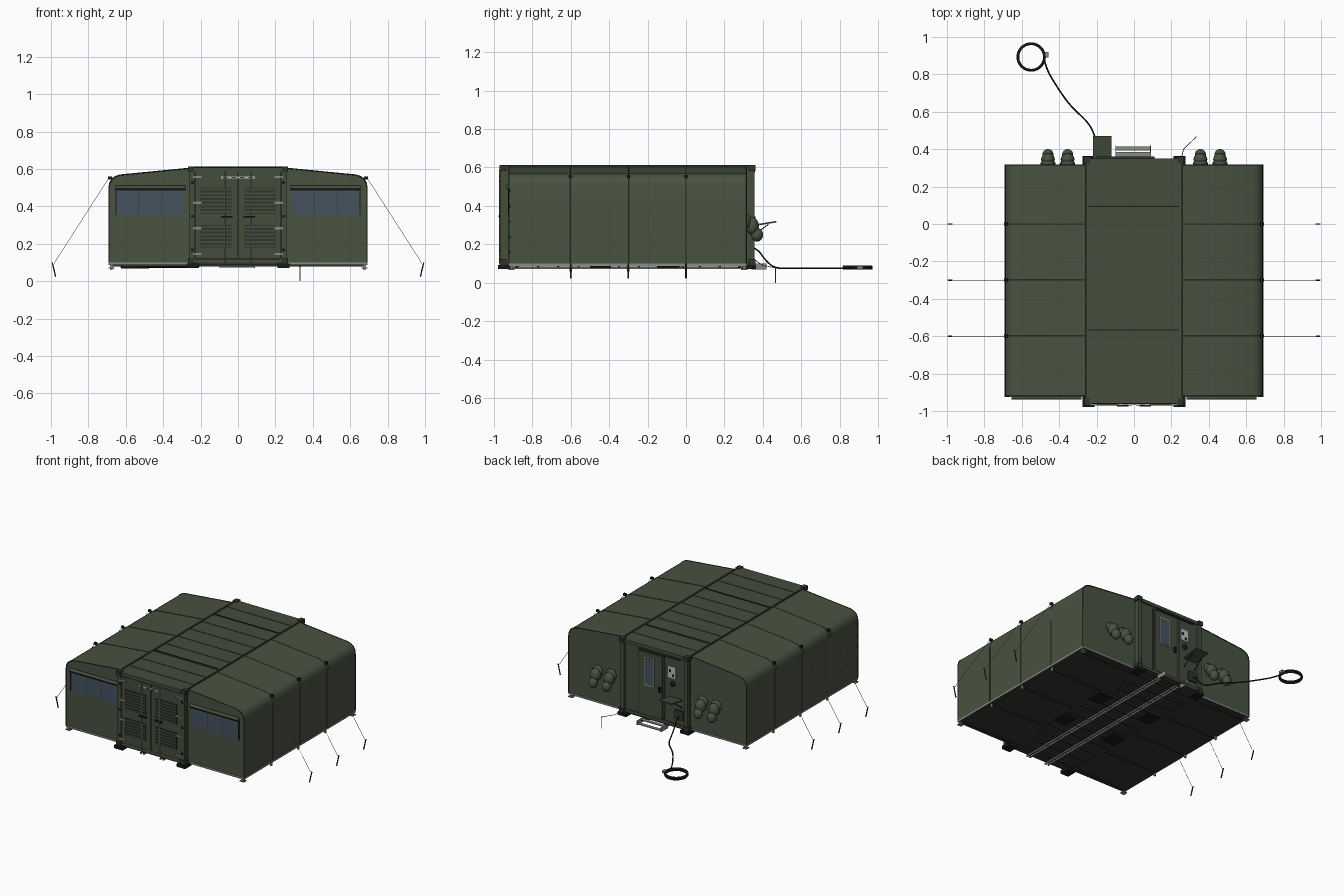
import bpy, bmesh, math
from mathutils import Vector

if "Cube" in bpy.data.objects:
    bpy.data.objects.remove(bpy.data.objects["Cube"], do_unlink=True)


def material(name, *rgb):
    mat = bpy.data.materials.new(name)
    mat.use_nodes = True
    color = (*rgb, 1)
    mat.diffuse_color = color
    mat.node_tree.nodes["Principled BSDF"].inputs["Base Color"].default_value = color
    return mat


canvas = material("canvas green", .066, .084, .052)
steel = material("container green", .058, .074, .046)
trim = material("dark green trim", .028, .036, .024)
glass = material("window blue", .06, .085, .115)
black = material("black rubber", .01, .01, .01)
metal = material("light metal", .25, .26, .24)
floor = material("dark floor", .035, .037, .033)
label = material("pale label", .5, .5, .47)


def finish(obj, mat, mirror=False, repeat=None, smooth=False):
    obj.data.materials.append(mat)
    if repeat:
        count, step = repeat
        array = obj.modifiers.new("repeat", "ARRAY")
        array.use_relative_offset = False
        array.use_constant_offset = True
        array.count = count
        array.constant_offset_displace = step
    if mirror:
        obj.modifiers.new("mirror", "MIRROR")
    if smooth:
        bpy.ops.object.select_all(action="DESELECT")
        obj.select_set(True)
        bpy.context.view_layer.objects.active = obj
        bpy.ops.object.shade_smooth_by_angle(angle=math.radians(35))
    return obj


def mesh_object(name, bm):
    bmesh.ops.recalc_face_normals(bm, faces=bm.faces)
    mesh = bpy.data.meshes.new(name)
    bm.to_mesh(mesh)
    bm.free()
    obj = bpy.data.objects.new(name, mesh)
    bpy.context.collection.objects.link(obj)
    return obj


def box(name, mat, x, y, z, **options):
    """Box spanning the given ranges."""
    bm = bmesh.new()
    bmesh.ops.create_cube(bm, size=1)
    for v in bm.verts:
        v.co = [a + (b - a) * (c + .5) for (a, b), c in zip((x, y, z), v.co)]
    return finish(mesh_object(name, bm), mat, **options)


def extrude(name, mat, profile, y, **options):
    """Profile in x and z, pushed along y."""
    bm = bmesh.new()
    face = bm.faces.new([bm.verts.new((px, y[0], pz)) for px, pz in profile])
    result = bmesh.ops.extrude_face_region(bm, geom=[face])
    moved = [g for g in result["geom"] if isinstance(g, bmesh.types.BMVert)]
    bmesh.ops.translate(bm, verts=moved, vec=(0, y[1] - y[0], 0))
    return finish(mesh_object(name, bm), mat, **options)


def blob(name, mat, centre, size, **options):
    bm = bmesh.new()
    bmesh.ops.create_uvsphere(bm, u_segments=16, v_segments=10, radius=1)
    bmesh.ops.scale(bm, verts=bm.verts, vec=size)
    bmesh.ops.translate(bm, verts=bm.verts, vec=centre)
    return finish(mesh_object(name, bm), mat, smooth=True, **options)


def tube(name, mat, points, radius, kind="POLY", closed=False, **options):
    curve = bpy.data.curves.new(name, "CURVE")
    curve.dimensions = "3D"
    curve.bevel_depth = radius
    curve.bevel_resolution = 1
    curve.use_fill_caps = True
    spline = curve.splines.new(kind)
    spline.points.add(len(points) - 1)
    for point, co in zip(spline.points, points):
        point.co = (*co, 1)
    spline.use_cyclic_u = closed
    if kind == "NURBS":
        spline.use_endpoint_u = True
        spline.order_u = 3
    obj = bpy.data.objects.new(name, curve)
    bpy.context.collection.objects.link(obj)
    bpy.ops.object.select_all(action="DESELECT")
    obj.select_set(True)
    bpy.context.view_layer.objects.active = obj
    bpy.ops.object.convert(target="MESH")
    return finish(bpy.context.object, mat, **options)


# Main reference planes
FRONT, BACK = -.955, .34
WING_FRONT, WING_BACK = -.92, .315
BASE, TOP = .1, .608
EAVE, POST = .69, .26
GUYS = (0, -.3, -.6)

# Fabric wings on both sides
roof_line = [(EAVE, .5), (.686, .525), (.674, .547), (.655, .56), (.63, .568), (POST, TOP - .004)]
extrude("fabric_wing", canvas, [(.25, BASE), (EAVE, BASE)] + roof_line + [(.25, TOP - .004)],
        (WING_FRONT, WING_BACK), mirror=True, smooth=True)
box("wing_floor", floor, (POST, .685), (WING_FRONT, WING_BACK), (.086, BASE), mirror=True)
box("wing_floor_beam", trim, (POST, .68), (-.89, -.88), (.078, .087),
    mirror=True, repeat=(5, (0, .29, 0)))
box("wing_side_sill", metal, (.676, .692), (WING_FRONT, WING_BACK), (.088, .1), mirror=True)
for name, y in (("front", WING_FRONT), ("back", WING_BACK)):
    box(name + "_wing_sill", metal, (POST, EAVE), (y - .003, y + .003), (.09, .1), mirror=True)
    tube(name + "_wing_piping", trim, [(x, y, z) for x, z in [(EAVE, BASE)] + roof_line],
         .003, mirror=True)
    inside = y + math.copysign(.012, -y)
    box(name + "_wing_leg", metal, (.668, .684), (inside - .008, inside + .008), (.07, .1), mirror=True)
    box(name + "_wing_foot", metal, (.66, .692), (inside - .016, inside + .016), (.068, .074), mirror=True)

# Roof seams, eave clips, guy ropes and stakes
for y in GUYS:
    tube("wing_seam", canvas, [(x, y, z) for x, z in [(EAVE, BASE)] + roof_line],
         .003, mirror=True)
    box("eave_clip", black, (.675, .694), (y - .008, y + .008), (.545, .56), mirror=True)
    box("side_leg", metal, (.672, .682), (y - .006, y + .006), (.06, .1), mirror=True)
    tube("guy_rope", metal, [(EAVE, y, .553), (.984, y, .095)], .0013, mirror=True)
    tube("guy_stake", trim, [(.975, y, .024), (.993, y, .1)], .004, mirror=True)
box("edge_clip", black, (EAVE - .004, EAVE + .003), (WING_FRONT, WING_FRONT + .008), (.15, .165),
    mirror=True, repeat=(5, (0, 0, .08)))

# Front windows with rolled awnings
box("wing_window", glass, (.29, .65), (WING_FRONT - .004, WING_FRONT), (.357, .488), mirror=True)
box("window_divider", trim, (.408, .411), (WING_FRONT - .006, WING_FRONT), (.357, .488),
    mirror=True, repeat=(2, (.12, 0, 0)))
box("window_side_tie", black, (.65, .656), (WING_FRONT - .006, WING_FRONT), (.355, .49), mirror=True)
tube("rolled_awning", canvas, [(.28, WING_FRONT - .008, .502), (.655, WING_FRONT - .008, .502)],
     .011, mirror=True)
box("awning_shadow_strip", black, (.28, .655), (WING_FRONT - .012, WING_FRONT), (.486, .492), mirror=True)

# Container body and frame
box("container_body", steel, (-.255, .255), (FRONT + .01, BACK), (BASE, TOP))
for name, y in (("front", FRONT), ("back", BACK)):
    near, far = y - .012, y + .016
    box(name + "_corner_post", steel, (.232, POST), (near, far), (BASE, TOP), mirror=True)
    box(name + "_header", steel, (-.235, .235), (near + .006, far - .006), (.585, TOP))
    box(name + "_threshold", steel, (-.235, .235), (near + .006, far - .006), (BASE, .12))
    for z in (BASE - .006, TOP - .025):
        box(name + "_corner_casting", trim, (.235, .268), (near - .004, far + .006), (z, z + .03), mirror=True)
    pad = y + math.copysign(.012, -y)
    box(name + "_support_pad", black, (.21, .275), (pad - .036, pad + .036), (.072, .094), mirror=True)
box("roof_edge_trim", trim, (.25, .262), (FRONT, BACK), (TOP - .006, TOP + .004), mirror=True)
box("roof_rib", steel, (-.248, .248), (-.85, -.844), (TOP, TOP + .003), repeat=(9, (0, .135, 0)))
box("roof_strap", black, (-.245, .24), (-.57, -.565), (TOP, TOP + .005), repeat=(2, (0, .66, 0)))

# Container underside
box("container_floor", floor, (-POST, POST), (FRONT, BACK), (.09, BASE))
box("cross_member", trim, (-.24, .24), (-.88, -.868), (.08, .091), repeat=(12, (0, .105, 0)))
box("floor_rail", metal, (.06, .07), (FRONT, BACK), (.073, .083), mirror=True, repeat=(2, (.022, 0, 0)))
box("fork_pocket", black, (.15, .25), (-.5, -.39), (.078, .092), mirror=True, repeat=(2, (0, .35, 0)))

# Double front doors
door_face = FRONT - .008
box("front_door", steel, (.003, .228), (door_face, FRONT + .012), (.122, .583), mirror=True)
box("door_gap", black, (-.003, .003), (FRONT - .005, FRONT + .01), (.122, .583))
for bottom, slats in ((.18, 6), (.36, 7)):
    height = slats * .02
    box("louvre_back", trim, (.035, .2), (door_face - .002, FRONT), (bottom, bottom + height), mirror=True)
    box("louvre_slat", steel, (.038, .197), (door_face - .008, FRONT), (bottom + .005, bottom + .015),
        mirror=True, repeat=(slats, (0, 0, .02)))
tube("lock_bar", metal, [(.07, door_face - .006, .1), (.07, door_face - .006, .59)], .003, mirror=True)
box("lock_handle", black, (.03, .09), (door_face - .012, FRONT), (.342, .35), mirror=True)
box("door_hinge", metal, (.195, .24), (door_face - .008, FRONT), (.14, .152),
    mirror=True, repeat=(4, (0, 0, .137)))
box("door_grab_bar", label, (-.09, .09), (door_face - .006, FRONT), (.55, .56))
box("grab_bar_slot", trim, (-.08, -.055), (door_face - .008, FRONT), (.552, .558),
    repeat=(4, (.045, 0, 0)))
box("post_latch", black, (.236, .25), (FRONT - .015, FRONT), (.16, .175), mirror=True, repeat=(3, (0, 0, .18)))

# Rear entrance door and equipment panel
box("rear_door_frame", trim, (-.072, .132), (BACK, BACK + .005), (.12, .572))
box("rear_door", steel, (-.06, .12), (BACK, BACK + .01), (.122, .56))
box("rear_window_frame", metal, (.0, .08), (BACK, BACK + .013), (.33, .53))
box("rear_window", glass, (.008, .072), (BACK, BACK + .015), (.338, .522))
box("rear_door_handle", black, (-.05, -.035), (BACK, BACK + .022), (.31, .345))
tube("rear_grab_rail", metal, [(-.08, BACK + .014, .14), (-.08, BACK + .014, .56)], .004)
box("rear_rain_gutter", trim, (-.2, .11), (BACK, BACK + .02), (.574, .584))
box("notice_plate", label, (-.16, -.1), (BACK, BACK + .005), (.43, .51))
box("notice_mark", black, (-.15, -.135), (BACK, BACK + .007), (.44, .458),
    repeat=(2, (.025, 0, .03)))
blob("rear_lamp", black, (-.135, BACK, .39), (.02, .014, .02))
box("cable_socket", trim, (-.225, -.16), (BACK, BACK + .014), (.155, .22))

# Folding shelf, tilted upward
shelf = box("folding_shelf", steel, (-.22, -.12), (0, .12), (0, .008))
shelf.location = Vector((0, BACK + .012, .295))
shelf.rotation_euler.x = math.radians(9)
tube("shelf_brace", trim, [(-.21, BACK, .24), (-.21, .43, .305)], .003)
tube("shelf_brace", trim, [(-.13, BACK, .24), (-.13, .43, .305)], .003)

# Entrance steps
box("step_tread", metal, (-.1, .09), (.362, .385), (.092, .098), repeat=(2, (0, .03, -.018)))
for x in (-.1, .085):
    extrude("step_side", metal, [(x, .07), (x + .005, .07), (x + .005, .1), (x, .1)], (BACK, .42))

# Hooded air ducts
for x in (.355, .46):
    blob("duct_collar", canvas, (x, WING_BACK + .008, .315), (.041, .018, .04), mirror=True)
    blob("duct_hood", canvas, (x, .345, .295), (.037, .034, .045), mirror=True)
    blob("duct_mouth", canvas, (x, .37, .25), (.03, .031, .036), mirror=True)

# Power cable with coil and plug
tube("power_cable", black, [(-.195, BACK, .185), (-.195, .375, .175), (-.195, .41, .12), (-.205, .46, .076),
     (-.24, .54, .075), (-.34, .63, .075), (-.41, .73, .075), (-.47, .83, .075), (-.483, .89, .075)],
     .0045, kind="NURBS")
for layer in range(2):
    ring = [(-.55 + .071 * math.cos(a), .893 + .071 * math.sin(a), .075 + .009 * layer)
            for a in (math.tau * i / 40 for i in range(40))]
    tube("cable_coil", black, ring, .0075, closed=True)
box("cable_plug", metal, (-.485, -.458), (.89, .92), (.072, .088))

# Grounding rod and wire
tube("ground_rod", metal, [(.332, .465, 0), (.332, .465, .085)], .003)
tube("ground_wire", trim, [(.25, BACK, .13), (.265, .4, .09), (.332, .465, .078)], .0018)
